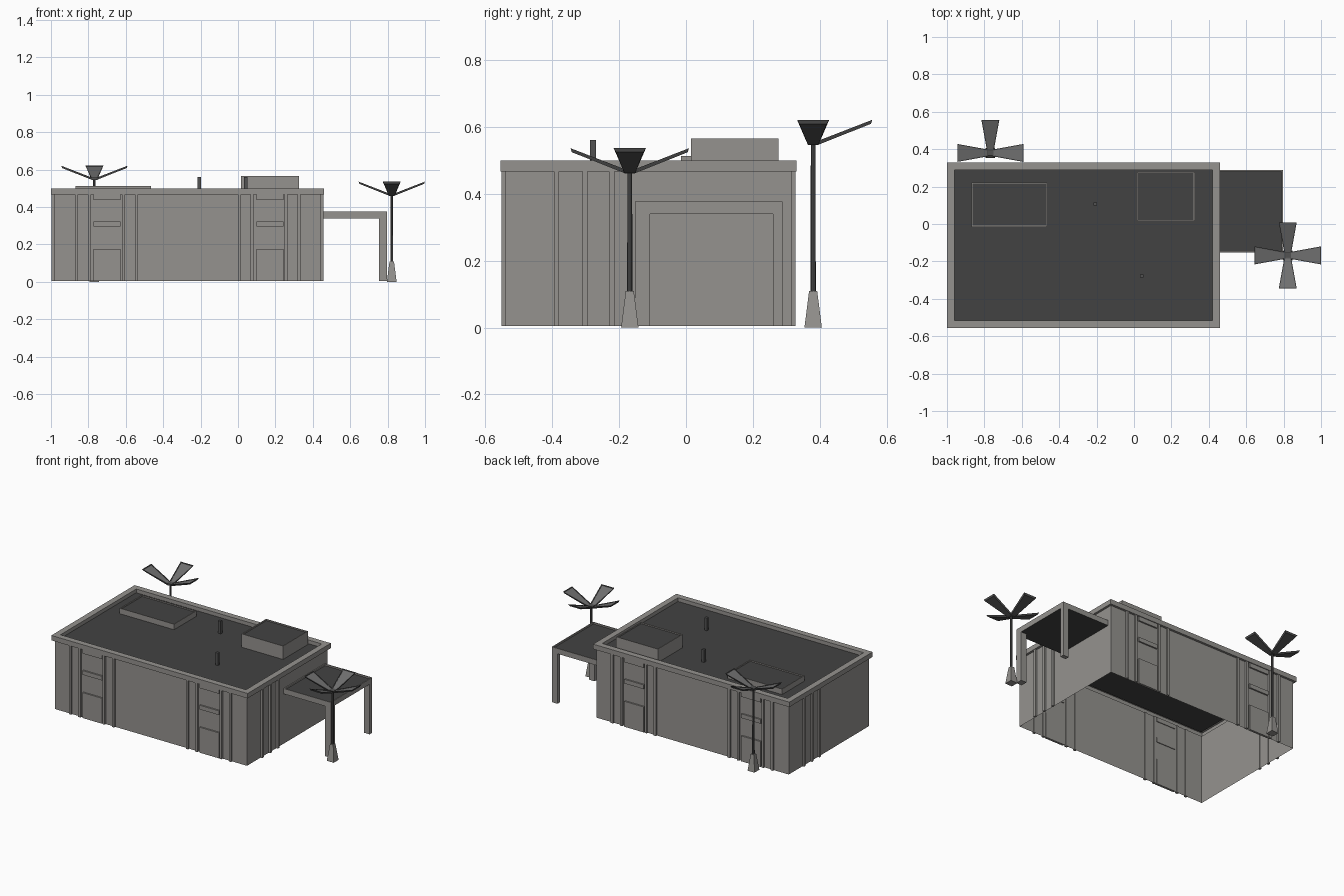
import bpy, bmesh, math
from mathutils import Vector, Matrix

if "Cube" in bpy.data.objects:
    bpy.data.objects.remove(bpy.data.objects["Cube"])


def material(name, rgb):
    m = bpy.data.materials.new(name)
    m.diffuse_color = (*rgb, 1)
    m.use_nodes = True
    m.node_tree.nodes["Principled BSDF"].inputs["Base Color"].default_value = m.diffuse_color
    return m


WALL = material("warm_grey_wall", (0.30, 0.29, 0.275))
ROOF = material("dark_roof", (0.055, 0.055, 0.055))
METAL = material("dark_metal", (0.085, 0.085, 0.085))
PANEL = material("mid_grey_panel", (0.16, 0.16, 0.16))


def finish(bm, name, *mats):
    me = bpy.data.meshes.new(name)
    bm.to_mesh(me)
    bm.free()
    ob = bpy.data.objects.new(name, me)
    for m in mats:
        me.materials.append(m)
    bpy.context.collection.objects.link(ob)
    return ob


def add_box(bm, x0, x1, y0, y1, z0, z1):
    size = Matrix.Diagonal((x1 - x0, y1 - y0, z1 - z0, 1))
    mid = Matrix.Translation(((x0 + x1) / 2, (y0 + y1) / 2, (z0 + z1) / 2))
    bmesh.ops.create_cube(bm, size=1, matrix=mid @ size)


def sink_top(bm, rim, depth):
    """Inset the upward face, lower it and give it the second material."""
    bm.normal_update()
    top = max(bm.faces, key=lambda f: f.normal.z)
    bmesh.ops.inset_region(bm, faces=[top], thickness=rim)
    # step down, leaving an upright inner lip
    ret = bmesh.ops.extrude_face_region(bm, geom=[top])
    new = [g for g in ret["geom"] if isinstance(g, bmesh.types.BMFace)][0]
    bmesh.ops.translate(bm, vec=(0, 0, -depth), verts=new.verts[:])
    new.material_index = 1
    if top.is_valid:
        bm.faces.remove(top)


def tray(name, x0, x1, y0, y1, z0, z1, rim, depth):
    bm = bmesh.new()
    add_box(bm, x0, x1, y0, y1, z0, z1)
    sink_top(bm, rim, depth)
    return bm


# Building shell: open-bottomed walls, cornice and sunken roof as one profile
bm = bmesh.new()
X0, X1, Y0, Y1 = -1.0, 0.46, -0.555, 0.33
profile = [(0.015, 0.004), (0.015, 0.467), (0, 0.467), (0, 0.5), (0.04, 0.5), (0.04, 0.475)]
rings = []
for d, z in profile:
    rings.append([bm.verts.new(p) for p in (
        (X0 + d, Y0 + d, z), (X1 - d, Y0 + d, z), (X1 - d, Y1 - d, z), (X0 + d, Y1 - d, z))])
for a, b in zip(rings, rings[1:]):
    for i in range(4):
        j = (i + 1) % 4
        bm.faces.new((a[i], a[j], b[j], b[i]))
bm.faces.new(rings[-1]).material_index = 1
finish(bm, "building_shell", WALL, ROOF)

# Facade trim on the front and right, repeated by half a turn for back and left
half_turn = Matrix.Translation((-0.54, -0.225, 0)) @ Matrix.Rotation(math.pi, 4, "Z")
for side, mat in (("front_right", Matrix()), ("back_left", half_turn)):
    bm = bmesh.new()
    for bay in (-0.70, 0.17):
        for dx in (-0.163, -0.094, 0.087, 0.157):     # pilasters
            add_box(bm, bay + dx - 0.008, bay + dx + 0.008, -0.552, -0.535, 0.004, 0.467)
        for z0, z1 in ((0.004, 0.175), (0.295, 0.323), (0.438, 0.467)):  # door and ledges
            add_box(bm, bay - 0.072, bay + 0.072, -0.550, -0.535, z0, z1)
    for y in (-0.387, -0.302, -0.222):                # side pilasters
        add_box(bm, 0.443, 0.457, y - 0.008, y + 0.008, 0.004, 0.467)
    bm.transform(mat)
    finish(bm, side + "_trim", WALL)

# Roof units and vent pipes
finish(tray("", -0.87, -0.465, -0.015, 0.222, 0.47, 0.512, 0.008, 0.008), "low_roof_unit", WALL, ROOF)
finish(tray("", 0.015, 0.325, 0.015, 0.277, 0.47, 0.565, 0.008, 0.008), "tall_roof_unit", WALL, ROOF)
for i, (x, y) in enumerate(((-0.207, 0.107), (0.042, -0.278))):
    bm = bmesh.new()
    add_box(bm, x - 0.009, x + 0.009, y - 0.009, y + 0.009, 0.47, 0.56)
    finish(bm, f"vent_pipe_{i + 1}", METAL)

# Side canopy with dark top and soffit, on two posts
bm = tray("", 0.445, 0.797, -0.152, 0.288, 0.34, 0.376, 0.010, 0.010)
bm.normal_update()
min(bm.faces, key=lambda f: f.calc_center_median().z).material_index = 1
finish(bm, "canopy", WALL, ROOF)
for name, y0, y1 in (("canopy_front_post", -0.152, -0.107), ("canopy_back_post", 0.26, 0.288)):
    bm = bmesh.new()
    add_box(bm, 0.755, 0.797, y0, y1, 0.004, 0.341)
    finish(bm, name, WALL)


def petal(angle, origin):
    """Flared lamp blade rising outwards with a sunken panel."""
    bm = bmesh.new()
    outline = [(0.012, -0.018, 0), (0.177, -0.048, 0.064), (0.177, 0.048, 0.064), (0.012, 0.018, 0)]
    low = [bm.verts.new((x - 0.004 * (x > 0.1), y * 0.85, z - 0.012)) for x, y, z in outline]
    high = [bm.verts.new(p) for p in outline]
    bm.faces.new(low[::-1])
    bm.faces.new(high)
    for i in range(4):
        j = (i + 1) % 4
        bm.faces.new((low[i], low[j], high[j], high[i]))
    sink_top(bm, 0.008, 0.003)
    bm.transform(Matrix.Translation(origin) @ Matrix.Rotation(angle, 4, "Z"))
    return bm


# Lamps: tapered square base, slim pole and flared blades
def lamp(name, x, y, top, directions):
    bm = bmesh.new()
    bmesh.ops.create_cone(bm, cap_ends=True, segments=4, radius1=0.026 * math.sqrt(2),
                          radius2=0.012 * math.sqrt(2), depth=0.11,
                          matrix=Matrix.Translation((x, y, 0.055)) @ Matrix.Rotation(math.pi / 4, 4, "Z"))
    finish(bm, name + "_base", WALL)
    bm = bmesh.new()
    bmesh.ops.create_cone(bm, cap_ends=True, segments=8, radius1=0.008, radius2=0.007,
                          depth=top - 0.1, matrix=Matrix.Translation((x, y, (top + 0.1) / 2)))
    add_box(bm, x - 0.015, x + 0.015, y - 0.015, y + 0.015, top - 0.012, top)
    finish(bm, name + "_pole", METAL)
    for d in directions:
        finish(petal(math.radians(d), Vector((x, y, top))), f"{name}_blade_{d}", METAL, PANEL)


lamp("front_lamp", 0.822, -0.168, 0.472, (0, 90, 180, 270))
lamp("back_lamp", -0.768, 0.38, 0.557, (0, 90, 180))
